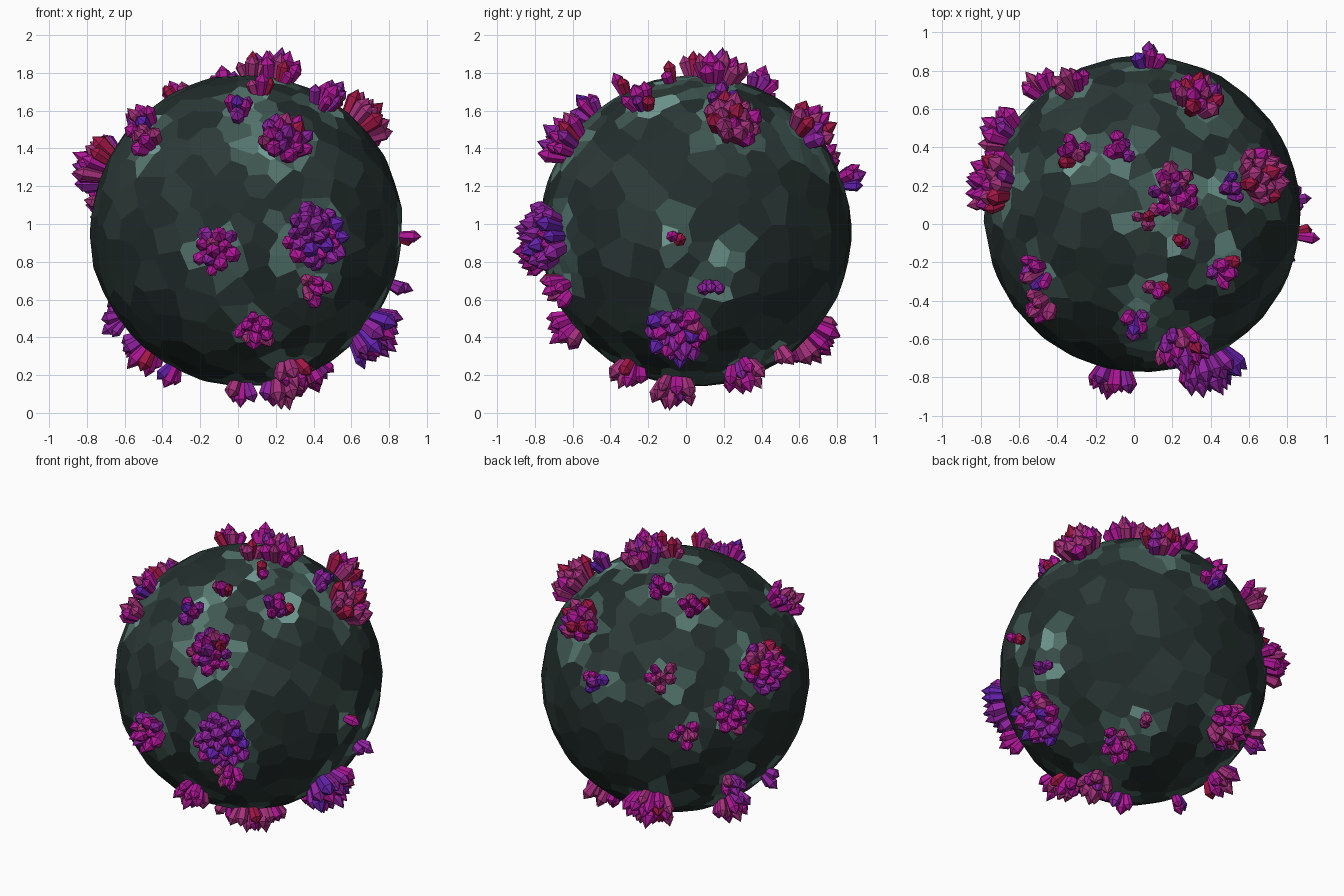
import bpy, bmesh, math, random
from mathutils import Vector

if "Cube" in bpy.data.objects:
    bpy.data.objects.remove(bpy.data.objects["Cube"])

random.seed(7)
CENTER = Vector((0.045, 0.05, 0.965))
R = 0.82

# Crystal clusters: direction from the rock centre (x, y, z), size, hue (0 violet .. 4 red)
UPPER = [
    (.21, -.72, .50, .155, 2.0), (-.045, -.57, .65, .085, 1.2), (.08, -.40, .77, .065, 3.2),
    (-.555, -.31, .57, .10, 2.2), (-.545, -.49, .485, .09, 2.4), (.435, -.30, .70, .095, 2.2),
    (.20, -.14, .88, .05, 2.0), (.17, .13, .87, .14, 2.2), (.03, -.01, .85, .075, 3.5),
    (.64, .21, .60, .165, 2.8), (.46, .13, .71, .075, .8), (.30, .66, .58, .145, 2.7),
    (.03, .82, .28, .08, .8), (-.12, .34, .80, .085, 1.3), (-.37, .33, .72, .09, 2.5),
    (-.38, .69, .37, .10, 2.4), (-.55, .67, .02, .09, 2.3), (-.75, .45, .13, .13, 2.0),
    (-.80, .17, .36, .18, 2.1),
]
LOWER = [
    (.365, -.82, -.035, .19, .9), (.37, -.75, -.31, .095, 2.6), (-.165, -.85, -.10, .13, 1.8),
    (.045, -.69, -.535, .115, 2.3), (.86, -.12, -.03, .05, 3.0), (.83, .08, -.30, .06, .4),
    (.68, -.10, -.55, .18, 1.4), (.24, -.36, -.74, .10, 2.9), (.20, -.12, -.83, .125, 2.3),
    (-.03, -.15, -.85, .075, 2.2), (.34, .26, -.757, .12, 2.1), (.30, .48, -.655, .055, 3.2),
    (-.25, .63, -.58, .165, 2.3), (-.68, .35, -.42, .08, 2.1), (-.70, .0, -.50, .06, .5),
    (-.57, .18, -.66, .125, 2.2), (-.40, -.06, -.76, .06, .5),
]
CLUSTERS = [(Vector(c[:3]).normalized(), c[3], c[4]) for c in UPPER + LOWER]
# Pale patches of rock without crystals
PATCHES = [(d, 1.5 * s + .10) for d, s, h in CLUSTERS]
PATCHES += [(Vector(v).normalized(), r) for v, r in (
    ((.02, -.7, .45), .25), ((.8, .12, -.15), .26), ((-.02, -.45, .7), .2), ((.45, -.15, .75), .22))]


def material(name, rgb):
    m = bpy.data.materials.new(name)
    m.diffuse_color = (*rgb, 1)
    m.use_nodes = True
    m.node_tree.nodes["Principled BSDF"].inputs["Base Color"].default_value = m.diffuse_color
    return m


ROCK = [material("rock_%d" % i, c) for i, c in enumerate((
    (.016, .027, .025), (.025, .042, .038), (.05, .095, .082), (.09, .18, .155), (.17, .34, .30)))]
CRYSTAL = [material("crystal_%d" % i, c) for i, c in enumerate((
    (.13, .015, .42), (.28, .016, .36), (.44, .008, .32), (.38, .03, .20), (.36, .008, .06)))]


def finish(bm, name, mats):
    me = bpy.data.meshes.new(name)
    bm.to_mesh(me)
    bm.free()
    for m in mats:
        me.materials.append(m)
    ob = bpy.data.objects.new(name, me)
    bpy.context.collection.objects.link(ob)
    return ob


def paleness(p):
    return max(0, max(1 - (p - d).length / r for d, r in PATCHES))


def random_direction():
    z, a = random.uniform(-1, 1), random.uniform(0, math.tau)
    s = math.sqrt(1 - z * z)
    return Vector((s * math.cos(a), s * math.sin(a), z))


# Rock body: irregular facets, each tangent to a sphere, finer near the crystals
def rock_body():
    sites = []
    for _ in range(6000):
        p = random_direction()
        gap = .165 - .085 * min(1, 2.5 * paleness(p))
        if all((p - q).length > .5 * (gap + g) for q, g in sites):
            sites.append((p, gap))
    hull = bmesh.new()
    for p, _ in sites:
        hull.verts.new(p)
    bmesh.ops.convex_hull(hull, input=hull.verts[:])
    hull.normal_update()
    hull.faces.index_update()
    bm = bmesh.new()
    corner = []
    for f in hull.faces:
        corner.append(bm.verts.new(CENTER + R * f.normal / f.normal.dot(f.verts[0].co)))
    for v in hull.verts:
        t = v.co.orthogonal().normalized()
        b = v.co.normalized().cross(t)
        ring = sorted(v.link_faces, key=lambda f: math.atan2(
            b.dot(f.calc_center_median()), t.dot(f.calc_center_median())))
        if len(ring) < 3:
            continue
        face = bm.faces.new([corner[f.index] for f in ring])
        w = paleness(v.co)
        level = 4.5 * w + random.uniform(-.6, 1.3) if w > .05 else random.choice((0, 0, 1))
        face.material_index = max(0, min(4, int(level)))
    finish(bm, "rock_body", ROCK)


# One crystal: six-sided shaft widening to a shoulder, then a point
def add_crystal(bm, base, axis, length, radius, hue):
    t = axis.orthogonal().normalized()
    b = axis.cross(t)
    spin = random.uniform(0, math.tau)

    def ring(h, r):
        return [bm.verts.new(base + axis * h + r * (
            math.cos(spin + k * math.tau / 6) * t + math.sin(spin + k * math.tau / 6) * b))
            for k in range(6)]
    low, high = ring(-.05, radius * .6), ring(length * .68, radius)
    tip = bm.verts.new(base + axis * length)
    faces = [bm.faces.new(low[::-1])]
    for k in range(6):
        n = (k + 1) % 6
        faces.append(bm.faces.new((low[k], low[n], high[n], high[k])))
        faces.append(bm.faces.new((high[k], high[n], tip)))
    for f in faces:
        f.material_index = hue


# Cluster: longest crystal in the middle, the others leaning outwards
def crystal_cluster(i, d, size, hue):
    bm = bmesh.new()
    t = d.orthogonal().normalized()
    b = d.cross(t)
    count = max(2, round(720 * size * size))
    start = random.uniform(0, math.tau)
    reach = .08 + .72 * size
    for k in range(count):
        q = math.sqrt(k / count)
        a = start + k * 2.4
        side = math.cos(a) * t + math.sin(a) * b
        base = CENTER + (d + side * q * size * .62 / R).normalized() * R
        axis = (d + side * q * .55).normalized()
        length = reach * (1 - .3 * q) * (random.uniform(.8, 1.08) if k else 1)
        radius = (.027 + .08 * size) * random.uniform(.85, 1.2)
        tone = max(0, min(4, round(random.gauss(hue, .7))))
        add_crystal(bm, base, axis, length, radius, tone)
    finish(bm, "crystal_cluster_%02d" % i, CRYSTAL)


rock_body()
for i, (d, size, hue) in enumerate(CLUSTERS):
    crystal_cluster(i, d, size, hue)
